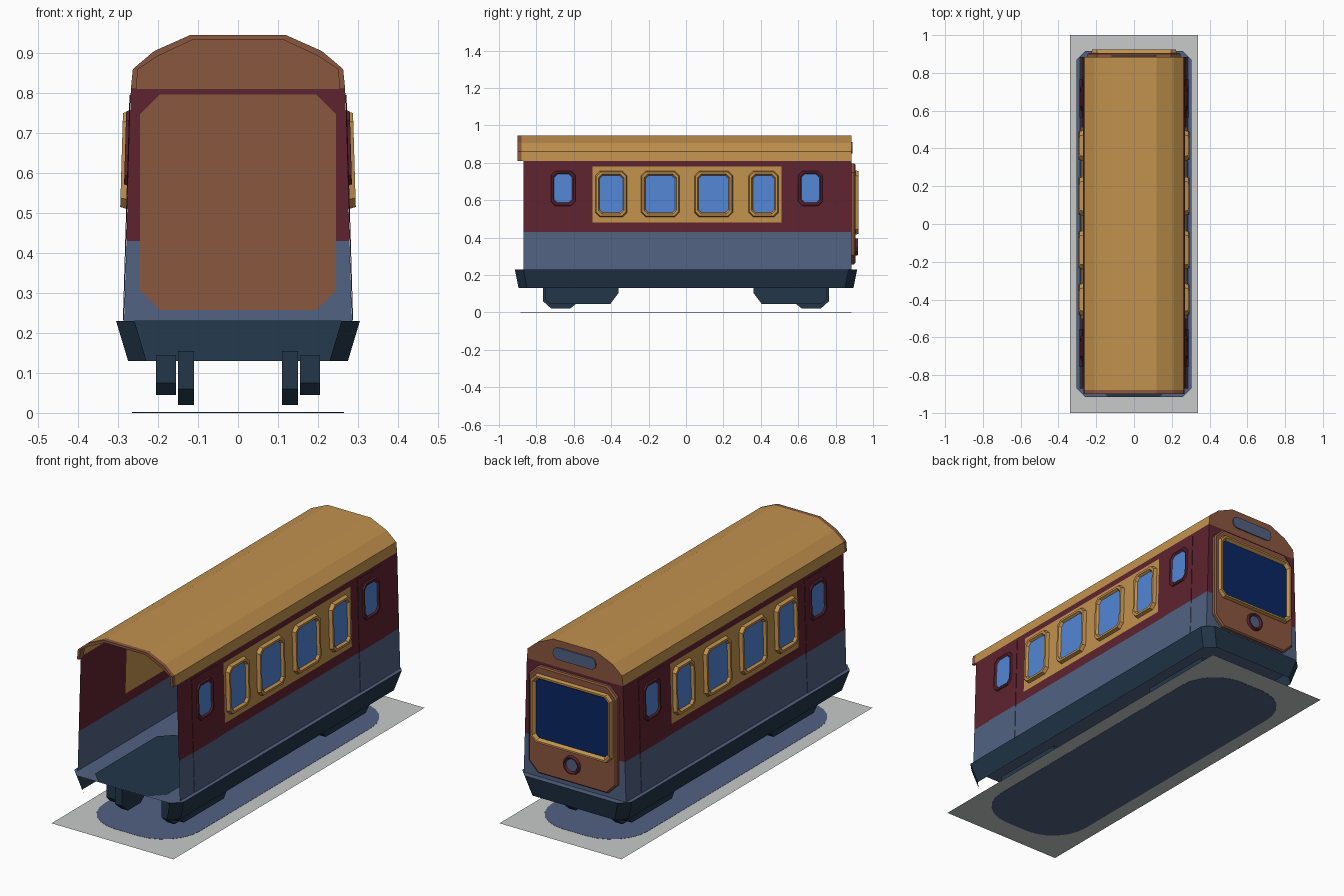
import bpy, bmesh, math

if "Cube" in bpy.data.objects:
    bpy.data.objects.remove(bpy.data.objects["Cube"])

def srgb(r, g, b):
    f = lambda c: (c / 255 / 12.92) if c < 11 else ((c / 255 + 0.055) / 1.055) ** 2.4
    return (f(r), f(g), f(b), 1)

COLOURS = {"gold": (194, 146, 78), "maroon": (94, 36, 48), "body_blue": (82, 98, 130),
           "dark_slate": (34, 54, 72), "brown": (138, 87, 62), "window_blue": (82, 134, 212),
           "navy_glass": (10, 38, 98), "light_grey": (200, 202, 202)}
MATS = {}
for n, c in COLOURS.items():
    MATS[n] = bpy.data.materials.new(n)
    MATS[n].diffuse_color = srgb(*c)

def mesh(name, verts, faces, mats, idx=None):
    me = bpy.data.meshes.new(name)
    me.from_pydata(verts, [], faces)
    for m in mats:
        me.materials.append(MATS[m])
    for i, p in enumerate(me.polygons):
        p.material_index = idx[i] if idx else 0
    bm = bmesh.new()
    bm.from_mesh(me)
    bmesh.ops.remove_doubles(bm, verts=bm.verts, dist=1e-5)
    bmesh.ops.recalc_face_normals(bm, faces=bm.faces)
    bm.to_mesh(me)
    bm.free()
    ob = bpy.data.objects.new(name, me)
    bpy.context.collection.objects.link(ob)
    return ob

def loft(name, rings, mats, caps=(True, True), cap_mat=0, skip=()):
    """Joins equal rings of points; skip leaves out sides, caps closes the ends."""
    n = len(rings[0])
    verts = [p for r in rings for p in r]
    faces = [(k * n + i, k * n + (i + 1) % n, (k + 1) * n + (i + 1) % n, (k + 1) * n + i)
             for k in range(len(rings) - 1) for i in range(n) if i not in skip]
    idx = [0] * len(faces)
    if caps[0]:
        faces.append(tuple(range(n))[::-1]); idx.append(0)
    if caps[1]:
        faces.append(tuple(range((len(rings) - 1) * n, len(rings) * n))); idx.append(cap_mat)
    return mesh(name, verts, faces, mats, idx)

def octo(u0, u1, v0, v1, c):
    """Rectangle with cut corners."""
    return [(u0 + c, v0), (u1 - c, v0), (u1, v0 + c), (u1, v1 - c),
            (u1 - c, v1), (u0 + c, v1), (u0, v1 - c), (u0, v0 + c)]

def rounded(hx, hy, r, seg=6):
    pts = []
    for q, (sx, sy) in enumerate([(1, 1), (-1, 1), (-1, -1), (1, -1)]):
        for k in range(seg + 1):
            a = math.pi / 2 * (q + k / seg)
            pts.append((sx * (hx - r) + r * math.cos(a), sy * (hy - r) + r * math.sin(a)))
    return pts

def wall_x(z):
    return 0.285 - 0.0293 * (z - 0.23)

YF, YB = -0.87, 0.885
def on_side(s):
    return lambda u, v, d: (s * (wall_x(v) + d), u, v)
def on_back(u, v, d):
    return (u, YB + d, v)

def framed(name, place, shape, steps, mats):
    """Raised frame with a glass cap; steps are (inset, depth)."""
    rings = [[place(u, v, d) for u, v in shape(i)] for i, d in steps]
    return loft(name, rings, mats, caps=(False, True), cap_mat=1)

# Ground plate with the soft oval patch
mesh("ground_plate", [(-.34, -1, .001), (.34, -1, .001), (.34, 1, .001), (-.34, 1, .001)],
     [(0, 1, 2, 3)], ["light_grey"])
patch = rounded(0.265, 0.885, 0.2)
loft("ground_patch", [[(x, y, z) for x, y in patch] for z in (0, 0.002)], ["body_blue"])

# Skirt, open at the front and below
loft("skirt", [[(x, y, z) for x, y in octo(-hx, hx, -hy, hy, 0.046)]
               for hx, hy, z in ((.275, .895, .13), (.305, .915, .23))],
     ["dark_slate"], caps=(False, False), skip=(0,))

# Floor and its dark walkway
mesh("floor", [(x, y, .23) for x, y in octo(-.305, .305, -.915, .915, .046)],
     [tuple(range(8))], ["body_blue"])
mesh("floor_walkway", [(x, y - .6075, .233) for x, y in octo(-.2, .2, -.306, .306, .06)],
     [tuple(range(8))], ["dark_slate"])

# Side walls: colour by height, gold in the window band
ys, zs = [YF, -.5, .51, YB], [.23, .43, .48, .78, .81]
for s, side in ((1, "right"), (-1, "left")):
    V, F, I = [], [], []
    for a in range(3):
        for b in range(4):
            k = len(V)
            V += [on_side(s)(y, z, 0) for y, z in ((ys[a], zs[b]), (ys[a + 1], zs[b]),
                                                  (ys[a + 1], zs[b + 1]), (ys[a], zs[b + 1]))]
            F.append((k, k + 1, k + 2, k + 3))
            I.append(0 if b == 0 else 2 if (a == 1 and b == 2) else 1)
    mesh(side + "_wall", V, F, ["body_blue", "maroon", "gold"], I)

    # Passenger windows
    for i, (y0, y1) in enumerate(((-.485, -.315), (-.24, -.035), (.045, .25), (.335, .495))):
        framed(f"{side}_window_{i + 1}", on_side(s),
               lambda t: octo(y0 + t, y1 - t, .51 + t, .755 - t, .024 - t * .3),
               ((0, 0), (.005, .018), (.016, .018), (.023, .006)), ["gold", "window_blue"])

    # Doors: thin plates, with a small framed window
    for i, (y0, y1) in enumerate(((-.757, -.557), (.565, .765))):
        for part, z0, z1, m in (("lower", .231, .43, "body_blue"), ("upper", .43, .795, "maroon")):
            loft(f"{side}_door_{part}_{i + 1}",
                 [[on_side(s)(u, v, d) for u, v in ((y0, z0), (y1, z0), (y1, z1), (y0, z1))]
                  for d in (0.0005, .003)], [m])
        c = (y0 + y1) / 2
        framed(f"{side}_door_window_{i + 1}", on_side(s),
               lambda t: octo(c - .067 + t, c + .067 - t, .568 + t, .758 - t, .024 - t * .3),
               ((0, 0), (.004, .010), (.012, .010), (.019, .004)), ["maroon", "window_blue"])

# Roof shell
half = [(.268, .81), (.263, .86), (.21, .905), (.12, .945)]
arch = half + [(-x, z) for x, z in half[::-1]]
n = len(arch)
mesh("roof", [(x, y, z) for y in (-.88, YB) for x, z in arch],
     [(i, i + 1, n + i + 1, n + i) for i in range(n - 1)], ["gold"])

# Brown rim round the open front of the roof
inner = [(x * .95, z - (.012 if z > .87 else 0)) for x, z in arch]
V = [(x, y, z) for y, prof in ((-.878, arch), (-.9, arch), (-.9, inner), (-.865, inner))
     for x, z in prof]
mesh("roof_front_rim", V, [(k * n + i, k * n + i + 1, (k + 1) % 4 * n + i + 1, (k + 1) % 4 * n + i)
                           for k in range(4) for i in range(n - 1)]
     + [tuple(k * n + e for k in range(4)) for e in (0, n - 1)], ["brown"])

# Rear wall in bands, with the gable above
V, F = [], []
for z in (.23, .43, .81):
    V += [(-wall_x(z), YB, z), (wall_x(z), YB, z)]
g = len(V)
V += [(x, YB, z) for x, z in arch]
mesh("rear_wall", V, [(0, 1, 3, 2), (2, 3, 5, 4), tuple(range(g, g + n))],
     ["body_blue", "maroon", "brown"], [0, 1, 2])

# Rear panel, windscreen, round lamp and the plate in the gable
loft("rear_panel", [[on_back(u, v, d) for u, v in octo(-.245 + t, .245 - t, .257 + t, .797 - t, .05)]
                    for t, d in ((0, -.003), (0, .014), (.006, .02))], ["brown"])
framed("rear_window", on_back, lambda t: octo(-.226 + t, .226 - t, .415 + t, .76 - t, .028 - t * .4),
       ((0, .019), (.005, .038), (.014, .038), (.024, .023)), ["gold", "navy_glass"])
framed("rear_lamp", on_back,
       lambda t: [((.047 - t) * math.cos(k * math.pi / 6), .35 + (.047 - t) * math.sin(k * math.pi / 6))
                  for k in range(12)],
       ((0, .019), (.003, .034), (.010, .034), (.016, .026)), ["maroon", "body_blue"])
loft("rear_gable_plate", [[on_back(u, v + .88, d) for u, v in rounded(.12, .03, .028, 4)]
                          for d in (.0005, .006)], ["body_blue"])

# Bogies: long outer beams and inner wheel blocks, mirrored to both ends
beam = [(.755, .145), (.755, .075), (.725, .045), (.405, .045), (.36, .105), (.36, .145)]
wheel = [(.765, .155), (.765, .06), (.72, .02), (.62, .02), (.575, .055), (.575, .155)]
for e, end in ((-1, "front"), (1, "rear")):
    for s, side in ((1, "right"), (-1, "left")):
        for part, prof, x0, x1 in (("beam", beam, .155, .205), ("wheel", wheel, .11, .15)):
            loft(f"{end}_{side}_bogie_{part}",
                 [[(s * x, e * y, z) for y, z in prof] for x in (x0, x1)], ["dark_slate"])

for m in bpy.data.materials:
    if m.users and not m.is_grease_pencil:
        m.use_nodes = True
        m.node_tree.nodes["Principled BSDF"].inputs["Base Color"].default_value = m.diffuse_color
